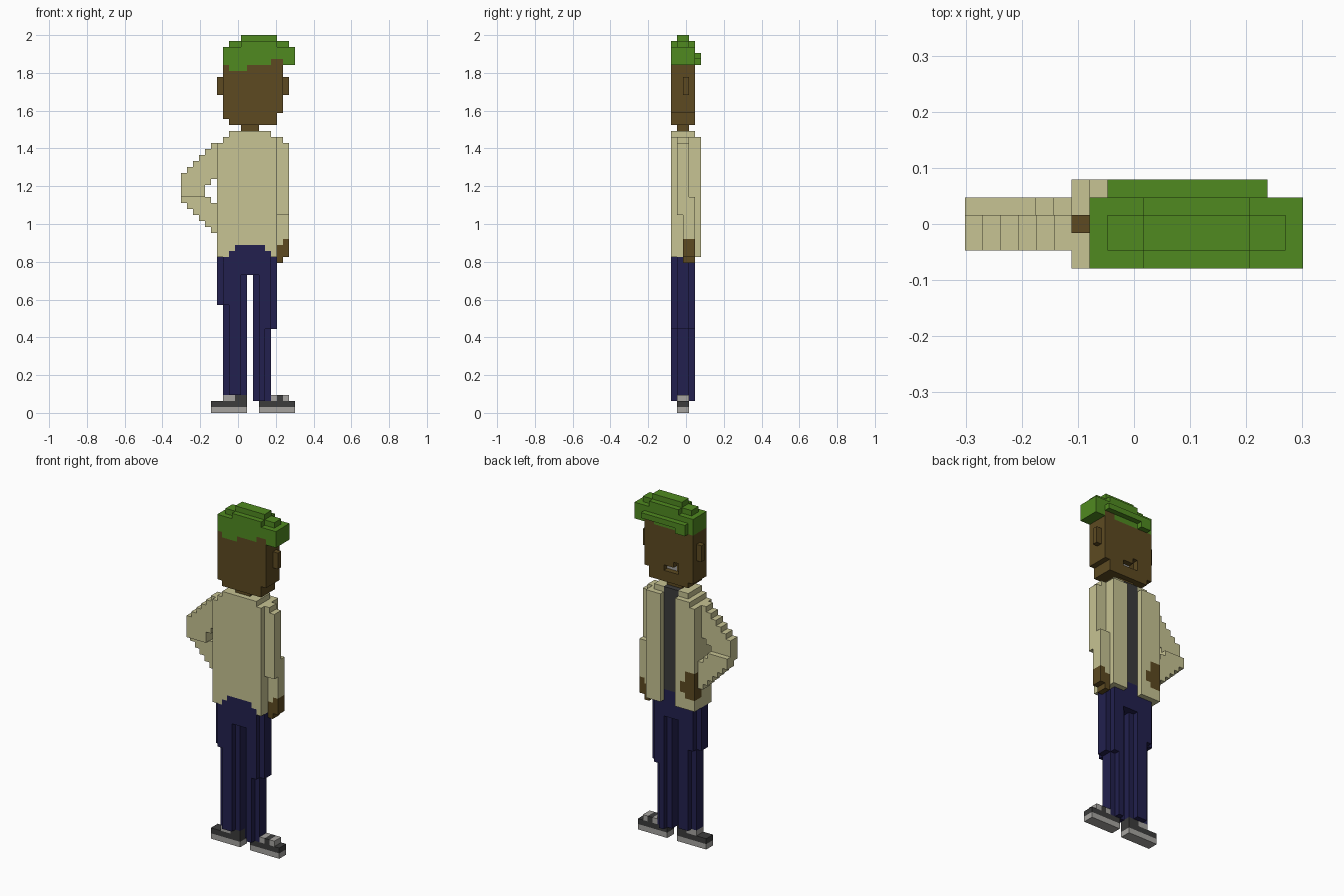
import bpy, bmesh

if "Cube" in bpy.data.objects:
    bpy.data.objects.remove(bpy.data.objects["Cube"])

U = 2 / 63                       # size of one block
NX, NY = 19, 5                   # grid width and depth in blocks

def mat(name, rgb):
    def lin(c):
        c /= 255
        return c / 12.92 if c <= 0.04045 else ((c + 0.055) / 1.055) ** 2.4
    m = bpy.data.materials.new(name)
    m.diffuse_color = (*[lin(c) for c in rgb], 1)
    m.use_nodes = True
    m.node_tree.nodes["Principled BSDF"].inputs["Base Color"].default_value = m.diffuse_color
    return m

MATS = {
    "green": mat("hair green", (80, 138, 32)),
    "brown": mat("skin brown", (93, 74, 33)),
    "tan": mat("jacket tan", (199, 195, 147)),
    "navy": mat("trouser navy", (34, 32, 78)),
    "dark": mat("dark grey", (60, 60, 60)),
    "light": mat("light grey", (166, 164, 160)),
}

cells = {}                       # block position -> (part, colour)

def box(part, col, x0, x1, y0, y1, z0, z1):
    for x in range(x0, x1):
        for y in range(y0, y1):
            for z in range(z0, z1):
                cells[x, y, z] = (part, col)

def carve(x0, x1, y0, y1, z0, z1):
    for x in range(x0, x1):
        for y in range(y0, y1):
            for z in range(z0, z1):
                cells.pop((x, y, z), None)

# Head, ears, neck
box("head", "brown", 7, 17, 0, 4, 50, 61)
box("head", "brown", 7, 16, 0, 4, 49, 50)
box("head", "brown", 8, 16, 0, 4, 48, 49)
for x in (6, 17):
    box("ears", "brown", x, x + 1, 2, 3, 53, 56)
box("neck", "brown", 10, 13, 1, 3, 47, 48)

# Mouth slot
box("mouth", "light", 11, 13, 2, 3, 50, 51)
carve(10, 13, 3, 4, 50, 51)
carve(10, 11, 3, 4, 51, 52)

# Hair with uneven hairline
box("hair", "green", 7, 19, 0, 4, 59, 61)
box("hair", "green", 17, 19, 0, 4, 58, 59)
box("hair", "green", 7, 15, 0, 4, 58, 59)
box("hair", "green", 15, 17, 1, 3, 58, 59)
box("hair", "green", 8, 11, 0, 1, 57, 58)
box("hair", "green", 8, 18, 1, 3, 61, 62)
box("hair", "green", 10, 16, 0, 4, 61, 62)
box("hair", "green", 10, 16, 1, 3, 62, 63)
box("hair", "green", 8, 17, 4, 5, 59, 60)
box("hair", "green", 8, 10, 4, 5, 58, 59)

# Trousers: (core x, rim x, z range) for thighs and shins
for core, rim, z0, z1 in [((7, 10), (6, 11), 18, 26), ((8, 10), (7, 11), 3, 18),
                          ((13, 15), (12, 16), 14, 26), ((13, 14), (12, 15), 2, 14)]:
    box("trousers", "navy", *rim, 1, 3, z0, z1)
    box("trousers", "navy", *core, 0, 4, z0, z1)
box("trousers", "navy", 7, 15, 0, 4, 23, 26)

# Jacket body with open front
box("jacket", "tan", 6, 16, 0, 4, 26, 45)
box("jacket", "tan", 7, 16, 0, 4, 45, 46)
box("jacket", "tan", 8, 15, 0, 4, 46, 47)
for x0, x1 in ((6, 10), (13, 16)):
    box("jacket", "tan", x0, x1, 4, 5, 26, 45)
    box("jacket", "tan", max(x0, 7), x1, 4, 5, 45, 46)

# Shirt strip, and waist rising under the hem
box("shirt", "dark", 10, 13, 3, 4, 28, 47)
box("trousers", "navy", 8, 15, 0, 4, 26, 27)
box("trousers", "navy", 9, 14, 0, 4, 27, 28)

# Straight arm and hand
box("straight_arm", "tan", 16, 18, 1, 3, 33, 45)
box("straight_arm", "tan", 16, 17, 1, 3, 45, 46)
box("straight_arm", "tan", 16, 18, 2, 4, 28, 36)
box("straight_hand", "brown", 16, 18, 2, 4, 26, 28)
box("straight_hand", "brown", 17, 18, 2, 4, 28, 29)
box("straight_hand", "brown", 16, 17, 2, 4, 25, 26)

# Bent arm: stepped upper arm and forearm
for i in range(6):
    hole_top = {4: 38, 5: 39}.get(i, 36)
    hole_low = {4: 36, 5: 35}.get(i, 37)
    box("bent_arm", "tan", i, i + 1, 1, 3, hole_top, 40 + i)
    box("bent_arm", "tan", i, i + 1, 2, 4, 35 - i, hole_low)

# Hand on the hip
box("hip_hand", "brown", 6, 8, 3, 5, 28, 33)
box("hip_hand", "brown", 8, 9, 4, 5, 29, 31)

# Shoes: sole, upper, laces
for x in (5, 13):
    box("shoes", "light", x, x + 6, 1, 3, 0, 1)
    box("shoes", "dark", x, x + 6, 1, 3, 1, 2)
for x0, x1, col in ((7, 9, "light"), (9, 11, "dark"), (15, 16, "light"),
                    (16, 17, "dark"), (17, 18, "light")):
    box("shoes", col, x0, x1, 1, 3, 2, 3)

# Build each part from its exposed block faces
CORNERS = [(0, 0), (1, 0), (1, 1), (0, 1)]

def build(part):
    bm = bmesh.new()
    me = bpy.data.meshes.new(part)
    used, verts = [], {}
    for pos, (p, col) in cells.items():
        if p != part:
            continue
        if col not in used:
            used.append(col)
            me.materials.append(MATS[col])
        for ax in range(3):
            for s in (0, 1):
                n = list(pos)
                n[ax] += 2 * s - 1
                if tuple(n) in cells:
                    continue
                ring = []
                for a, b in (CORNERS if s else CORNERS[::-1]):
                    c = list(pos)
                    c[ax] += s
                    c[(ax + 1) % 3] += a
                    c[(ax + 2) % 3] += b
                    c = tuple(c)
                    if c not in verts:
                        verts[c] = bm.verts.new(((c[0] - NX / 2) * U, (c[1] - NY / 2) * U, c[2] * U))
                    ring.append(verts[c])
                bm.faces.new(ring).material_index = used.index(col)
    bmesh.ops.dissolve_limit(bm, angle_limit=0.01, verts=bm.verts[:], edges=bm.edges[:],
                             delimit={'MATERIAL'})
    bm.to_mesh(me)
    bm.free()
    bpy.context.collection.objects.link(bpy.data.objects.new(part, me))

for part in sorted({p for p, _ in cells.values()}):
    build(part)
